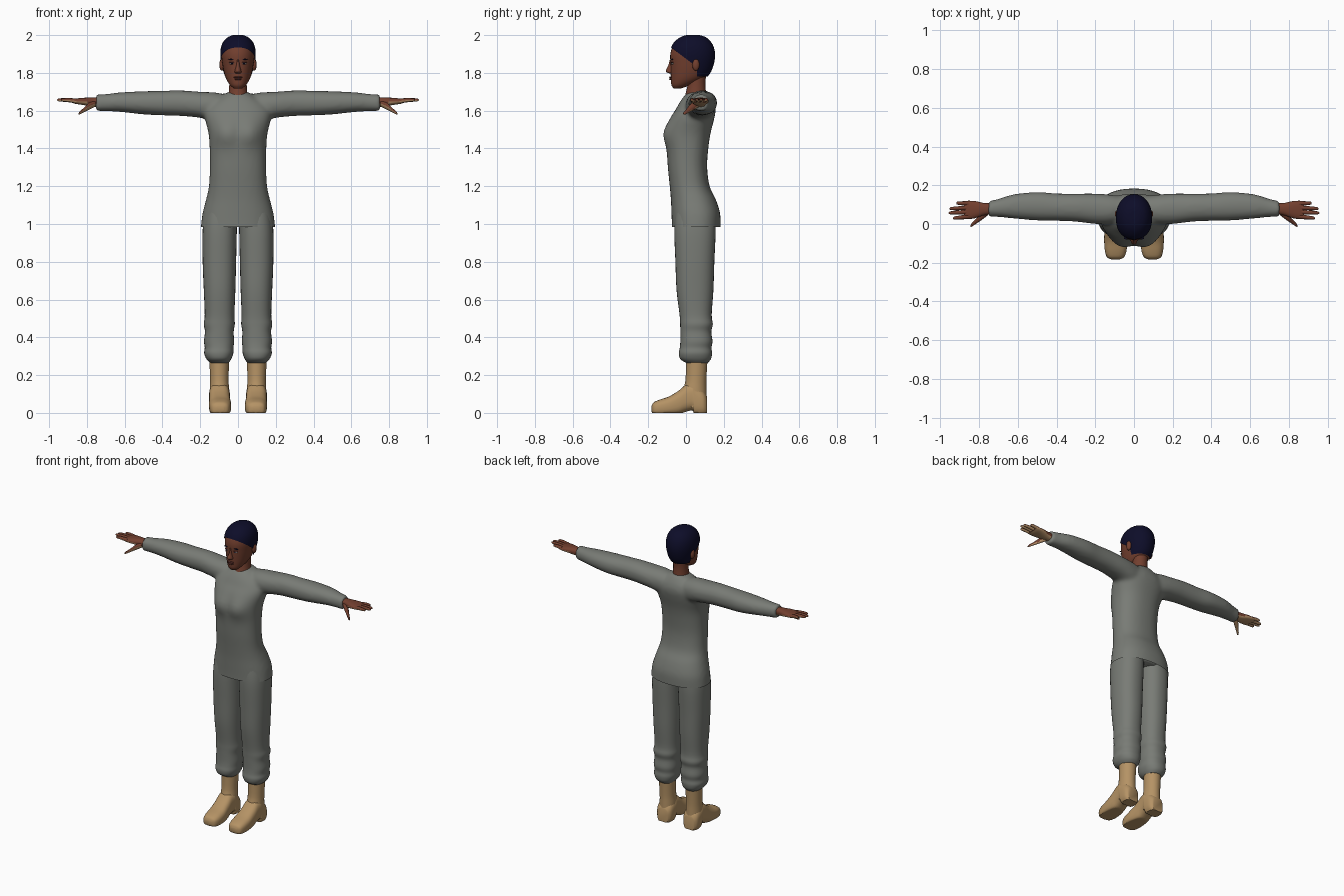
import bpy, bmesh, math
from mathutils import Vector, Matrix

if "Cube" in bpy.data.objects:
    bpy.data.objects.remove(bpy.data.objects["Cube"])


def material(name, rgb):
    mat = bpy.data.materials.new(name)
    mat.use_nodes = True
    mat.diffuse_color = (*rgb, 1)
    shader = next(n for n in mat.node_tree.nodes if n.type == "BSDF_PRINCIPLED")
    shader.inputs["Base Color"].default_value = (*rgb, 1)
    shader.inputs["Roughness"].default_value = 0.8
    return mat


cloth = material("grey cloth", (0.19, 0.2, 0.18))
leather = material("tan leather", (0.46, 0.29, 0.13))
skin = material("brown skin", (0.17, 0.05, 0.028))
palm_skin = material("light palm skin", (0.44, 0.26, 0.13))
hair_dark = material("dark blue hair", (0.004, 0.004, 0.022))
lip_red = material("dark lips", (0.11, 0.03, 0.024))
eye_white = material("eye white", (0.5, 0.46, 0.42))


def spline(rows, steps):
    """Smooth curve through the rows of a section table."""
    result = []
    for i in range(len(rows) - 1):
        a, b = rows[max(i - 1, 0)], rows[i]
        c, d = rows[i + 1], rows[min(i + 2, len(rows) - 1)]
        for k in range(steps):
            t = k / steps
            result.append([q + t / 2 * (r - p + t * (2 * p - 5 * q + 4 * r - s + t * (3 * (q - r) + s - p)))
                           for p, q, r, s in zip(a, b, c, d)])
    return result + [list(rows[-1])]


def loft(bm, axis, rows, side=1, power=2.0, count=32, steps=4):
    """Skin rounded sections; a row is position, then low and high of both cross axes."""
    rings = []
    for t, lo_a, hi_a, lo_b, hi_b in spline(rows, steps):
        ring = []
        for k in range(count):
            angle = math.tau * k / count
            ca, sa = math.cos(angle), math.sin(angle)
            a = (lo_a + hi_a) / 2 + (hi_a - lo_a) / 2 * math.copysign(abs(ca) ** (2 / power), ca)
            b = (lo_b + hi_b) / 2 + (hi_b - lo_b) / 2 * math.copysign(abs(sa) ** (2 / power), sa)
            x, y, z = {"x": (t, a, b), "y": (a, t, b), "z": (a, b, t)}[axis]
            ring.append(bm.verts.new((x * side, y, z)))
        rings.append(ring)
    for low, high in zip(rings, rings[1:]):
        for k in range(count):
            n = (k + 1) % count
            bm.faces.new((low[k], low[n], high[n], high[k]))
    bm.faces.new(rings[0])
    bm.faces.new(rings[-1])


def even(rows):
    """Expand rows that give one half width into symmetric sections."""
    return [(z, -half, half, front, back) for z, half, front, back in rows]


def finish(bm, name, *mats, recalc=True):
    if recalc:
        bmesh.ops.recalc_face_normals(bm, faces=bm.faces)
    mesh = bpy.data.meshes.new(name)
    bm.to_mesh(mesh)
    bm.free()
    for mat in mats:
        mesh.materials.append(mat)
    obj = bpy.data.objects.new(name, mesh)
    bpy.context.collection.objects.link(obj)
    bpy.ops.object.select_all(action="DESELECT")
    obj.select_set(True)
    bpy.context.view_layer.objects.active = obj
    bpy.ops.object.shade_smooth_by_angle(angle=math.radians(50))
    return obj


def blob(name, center, half, mat):
    bm = bmesh.new()
    place = Matrix.Translation(center) @ Matrix.Diagonal((*half, 1))
    bmesh.ops.create_uvsphere(bm, u_segments=16, v_segments=10, radius=1, matrix=place)
    return finish(bm, name, mat)


# Shirt: body and sleeves fused, with an open hem
bm = bmesh.new()
loft(bm, "z", even([
    (0.94, 0.2, -0.075, 0.182), (1.0, 0.195, -0.075, 0.183), (1.06, 0.187, -0.077, 0.18),
    (1.13, 0.169, -0.08, 0.158), (1.2, 0.154, -0.086, 0.125), (1.3, 0.149, -0.096, 0.112),
    (1.4, 0.15, -0.101, 0.118), (1.48, 0.156, -0.1, 0.13), (1.56, 0.175, -0.08, 0.15),
    (1.61, 0.172, -0.052, 0.157), (1.65, 0.13, -0.03, 0.148), (1.685, 0.075, -0.003, 0.127),
    (1.7, 0.05, 0.02, 0.115)]), power=2.3, count=48)
for v in bm.verts:
    if v.co.y < 0:
        dx, dz = abs(v.co.x) - 0.065, v.co.z - 1.48
        v.co.y -= 0.026 * math.exp(-(dx * dx + dz * dz) / 0.0045)
for side in (1, -1):
    loft(bm, "x", [
        (0.0, 0.03, 0.13, 1.55, 1.67), (0.11, 0.0, 0.15, 1.545, 1.695),
        (0.2, 0.0, 0.157, 1.562, 1.7), (0.3, 0.012, 0.157, 1.572, 1.707),
        (0.4, 0.016, 0.158, 1.575, 1.705), (0.5, 0.018, 0.165, 1.58, 1.703),
        (0.62, 0.028, 0.154, 1.593, 1.697), (0.7, 0.036, 0.13, 1.597, 1.688),
        (0.752, 0.036, 0.118, 1.597, 1.686)], side, 2.2)
shirt = finish(bm, "shirt", cloth)
remesh = shirt.modifiers.new("fuse", "REMESH")
remesh.mode = "VOXEL"
remesh.voxel_size = 0.011
remesh.use_smooth_shade = True
soften = shirt.modifiers.new("soften", "SMOOTH")
soften.iterations = 8
for name in ("fuse", "soften"):
    bpy.ops.object.modifier_apply(modifier=name)
bm = bmesh.new()
bm.from_mesh(shirt.data)
bmesh.ops.bisect_plane(bm, geom=bm.verts[:] + bm.edges[:] + bm.faces[:], plane_co=(0, 0, 0.985),
                       plane_no=(0, 0, 1), clear_inner=True)
bm.to_mesh(shirt.data)
bm.free()

# Trousers: hips hidden under the hem and two gathered legs
bm = bmesh.new()
loft(bm, "z", even([(1.0, 0.16, -0.05, 0.145), (1.03, 0.178, -0.062, 0.165), (1.12, 0.16, -0.065, 0.14)]))
for side in (1, -1):
    loft(bm, "z", [
        (1.08, 0.002, 0.172, -0.055, 0.15), (0.97, 0.006, 0.187, -0.062, 0.157),
        (0.8, 0.01, 0.187, -0.056, 0.15), (0.65, 0.014, 0.181, -0.05, 0.145),
        (0.52, 0.019, 0.176, -0.034, 0.136), (0.47, 0.017, 0.181, -0.031, 0.142),
        (0.43, 0.023, 0.175, -0.03, 0.134), (0.38, 0.021, 0.18, -0.03, 0.14),
        (0.345, 0.024, 0.176, -0.033, 0.135), (0.315, 0.025, 0.179, -0.038, 0.138),
        (0.285, 0.036, 0.167, -0.03, 0.132), (0.265, 0.05, 0.148, 0.0, 0.115)], side, 2.3)
finish(bm, "trousers", cloth)

for side, label in ((1, "left"), (-1, "right")):
    # Boot: shaft plus a flat-soled foot with a heel
    bm = bmesh.new()
    loft(bm, "z", [(0.03, 0.046, 0.15, 0.0, 0.11), (0.12, 0.047, 0.149, -0.012, 0.108),
                   (0.18, 0.05, 0.148, -0.002, 0.108), (0.3, 0.046, 0.152, 0.0, 0.115)], side)
    loft(bm, "y", [(-0.183, 0.075, 0.115, 0.01, 0.035), (-0.172, 0.052, 0.139, -0.01, 0.055),
                   (-0.14, 0.039, 0.15, -0.015, 0.07), (-0.09, 0.036, 0.154, -0.015, 0.087),
                   (-0.04, 0.041, 0.153, -0.01, 0.117), (0.0, 0.044, 0.152, 0.006, 0.15),
                   (0.035, 0.043, 0.153, 0.012, 0.16), (0.045, 0.042, 0.154, -0.015, 0.155),
                   (0.09, 0.045, 0.152, -0.015, 0.12), (0.11, 0.06, 0.137, -0.01, 0.09)], side, 2.7)
    for v in bm.verts:
        v.co.z = max(v.co.z, 0)
    finish(bm, label + "_boot", leather)

    # Hand: palm, four tapered fingers and a lowered thumb
    bm = bmesh.new()
    loft(bm, "x", [(0.72, 0.05, 0.108, 1.618, 1.67), (0.77, 0.046, 0.108, 1.622, 1.67),
                   (0.82, 0.03, 0.118, 1.63, 1.668), (0.86, 0.025, 0.12, 1.636, 1.664),
                   (0.878, 0.03, 0.115, 1.642, 1.66)], side, 2.4, 24)
    for root, tip, reach in ((0.038, 0.03, 0.935), (0.062, 0.057, 0.957),
                             (0.084, 0.079, 0.953), (0.106, 0.108, 0.918)):
        finger = []
        for t, r in ((0, 0.012), (0.5, 0.0105), (0.9, 0.008), (1, 0.003)):
            y, z = root + (tip - root) * t, 1.651 + 0.006 * math.sin(2 * t)
            finger.append((0.855 + (reach - 0.855) * t, y - r, y + r, z - r, z + r))
        loft(bm, "x", finger, side, count=12)
    loft(bm, "x", [(0.755, 0.045, 0.085, 1.622, 1.655), (0.79, 0.018, 0.056, 1.604, 1.64),
                   (0.815, 0.002, 0.028, 1.592, 1.616), (0.838, -0.014, 0.004, 1.58, 1.596),
                   (0.844, -0.014, -0.006, 1.579, 1.586)], side, count=16)
    bmesh.ops.recalc_face_normals(bm, faces=bm.faces)
    for f in bm.faces:
        f.material_index = int(f.normal.z < -0.15)
    finish(bm, label + "_hand", skin, palm_skin)

    # Ear, eye and brow
    blob(label + "_ear", (side * 0.085, 0.052, 1.843), (0.014, 0.019, 0.032), skin)
    blob(label + "_eye", (side * 0.032, -0.071, 1.85), (0.013, 0.008, 0.005), eye_white)
    blob(label + "_iris", (side * 0.032, -0.077, 1.85), (0.005, 0.003, 0.005), hair_dark)
    blob(label + "_eyelid", (side * 0.032, -0.072, 1.856), (0.016, 0.009, 0.003), lip_red)
    blob(label + "_brow", (side * 0.034, -0.073, 1.872), (0.019, 0.007, 0.003), hair_dark)

# Head with neck and nose
head_rows = even([
    (1.718, 0.022, -0.065, -0.025), (1.735, 0.042, -0.077, 0.02), (1.765, 0.061, -0.08, 0.085),
    (1.8, 0.073, -0.081, 0.122), (1.85, 0.083, -0.082, 0.142), (1.9, 0.088, -0.083, 0.148),
    (1.945, 0.081, -0.068, 0.137), (1.977, 0.06, -0.038, 0.112), (1.992, 0.032, -0.005, 0.08),
    (1.995, 0.01, 0.025, 0.05)])
bm = bmesh.new()
loft(bm, "z", head_rows, power=2.1)
loft(bm, "z", even([(1.64, 0.062, -0.018, 0.11), (1.69, 0.05, -0.002, 0.106),
                    (1.75, 0.046, 0.01, 0.103), (1.81, 0.05, 0.01, 0.11)]))
loft(bm, "z", even([(1.872, 0.007, -0.085, -0.05), (1.84, 0.01, -0.094, -0.05),
                    (1.812, 0.017, -0.107, -0.05), (1.802, 0.018, -0.1, -0.05),
                    (1.796, 0.01, -0.085, -0.05)]), count=16)
finish(bm, "head", skin)

# Lips
blob("upper_lip", (0, -0.08, 1.777), (0.023, 0.01, 0.005), lip_red)
blob("lower_lip", (0, -0.079, 1.767), (0.02, 0.011, 0.006), lip_red)

# Hair: a shell over the skull, trimmed along the hairline
bm = bmesh.new()
loft(bm, "z", head_rows, power=2.1, count=48)
bmesh.ops.recalc_face_normals(bm, faces=bm.faces)
bm.normal_update()
for v in bm.verts:
    v.co += v.normal * 0.006
brow_line, slope = Vector((0, -0.08, 1.935)), Vector((0, 0.75, 1))
nape, behind_ear = Vector((0, 0, 1.782)), Vector((0, 0.058, 0))
for point, normal in ((brow_line, slope), (nape, (0, 0, 1)), (behind_ear, (0, 1, 0))):
    bmesh.ops.bisect_plane(bm, geom=bm.verts[:] + bm.edges[:] + bm.faces[:],
                           plane_co=point, plane_no=normal)
bare = []
for f in bm.faces:
    c = f.calc_center_median()
    above = (c - brow_line).dot(slope) > 0
    if not (c.z > nape.z and (above or c.y > behind_ear.y)):
        bare.append(f)
bmesh.ops.delete(bm, geom=bare, context="FACES")
finish(bm, "hair", hair_dark, recalc=False)
